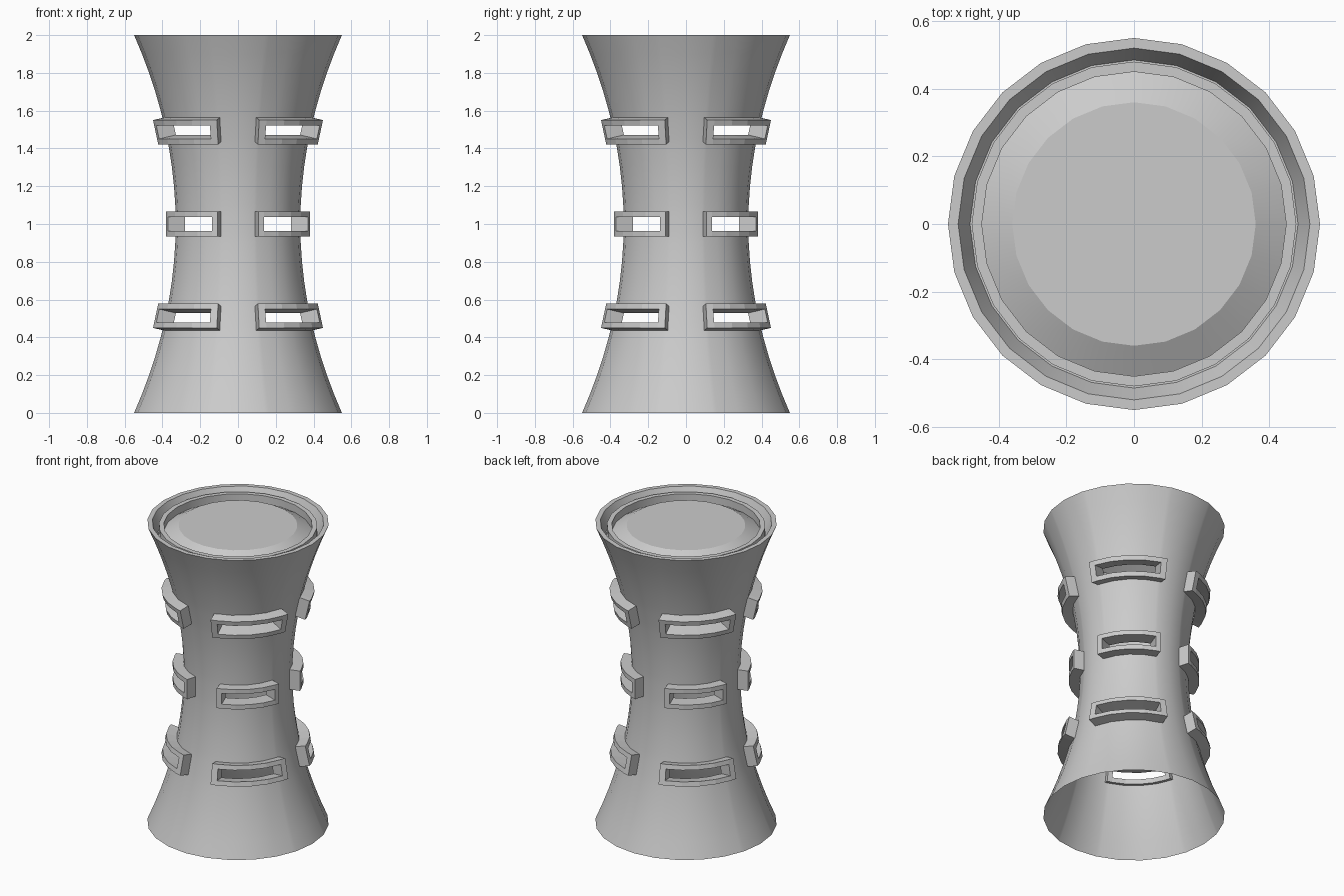
import bpy, bmesh
from math import sin, cos, radians, hypot

if "Cube" in bpy.data.objects:
    bpy.data.objects.remove(bpy.data.objects["Cube"])

SEG = 24
LEVELS = {0.5: (31, 26), 1.0: (29, 24.5), 1.5: (31, 26)}  # z: frame / opening half angles


def radius(z):
    return 0.33 + 0.22 * (z - 1) ** 2


def finish(bm, name, smooth):
    bmesh.ops.remove_doubles(bm, verts=bm.verts, dist=1e-5)
    bmesh.ops.recalc_face_normals(bm, faces=bm.faces)
    mesh = bpy.data.meshes.new(name)
    bm.to_mesh(mesh)
    bm.free()
    ob = bpy.data.objects.new(name, mesh)
    bpy.context.collection.objects.link(ob)
    if smooth:
        bpy.ops.object.select_all(action='DESELECT')
        ob.select_set(True)
        bpy.context.view_layer.objects.active = ob
        bpy.ops.object.shade_smooth_by_angle(angle=radians(25))
    return ob


def polar(r, a, z):
    return (r * cos(radians(a)), r * sin(radians(a)), z)


# Waisted shell, 24 sided, with twelve window holes left out of the grid
def tower_shell():
    bm = bmesh.new()
    hole_a, hole_z = 27.5, 0.045
    angles = sorted([i * 360 / SEG for i in range(SEG)] +
                    [45 + q * 90 + s * hole_a for q in range(4) for s in (-1, 1)])
    zs = sorted([i * 0.1 for i in range(21) if i not in (5, 10, 15)] +
                [c + s * hole_z for c in LEVELS for s in (-1, 1)])
    rows = []
    for z in zs:
        row = []
        for a in angles:
            chord = cos(radians(7.5)) / cos(radians(a % 15 - 7.5))
            row.append(bm.verts.new(polar(radius(z) * chord, a, z)))
        rows.append(row)
    n = len(angles)
    for i in range(len(zs) - 1):
        zm = (zs[i] + zs[i + 1]) / 2
        for j in range(n):
            a0, a1 = angles[j], angles[(j + 1) % n] + (360 if j == n - 1 else 0)
            am = ((a0 + a1) / 2) % 90
            if abs(am - 45) < hole_a and any(abs(zm - c) < hole_z for c in LEVELS):
                continue
            k = (j + 1) % n
            bm.faces.new((rows[i][j], rows[i][k], rows[i + 1][k], rows[i + 1][j]))
    return finish(bm, "tower_shell", True)


# Rim, groove, inner ring and shallow raised lid
def top_cap():
    bm = bmesh.new()
    prof = [(0.55, 2), (0.52, 2), (0.485, 1.92), (0.48, 1.92), (0.48, 1.98),
            (0.45, 1.98), (0.45, 1.93), (0.36, 1.98)]
    rings = [[bm.verts.new(polar(r, i * 360 / SEG, z)) for i in range(SEG)] for r, z in prof]
    for lo, hi in zip(rings, rings[1:]):
        for i in range(SEG):
            k = (i + 1) % SEG
            bm.faces.new((lo[i], lo[k], hi[k], hi[i]))
    bm.faces.new(rings[-1])
    return finish(bm, "top_cap", True)


# Curved rectangular frame, tilted to follow the shell
def window_frame(name, zc, mid, half, opening):
    slope = 0.44 * (zc - 1)
    ln = hypot(1, slope)
    A = [-half, -opening, -opening / 2, 0, opening / 2, opening, half]
    H = [-0.066, -0.036, 0.036, 0.066]
    D = [-0.03, 0.066]
    bm = bmesh.new()

    def vert(i, j, k):
        r = radius(zc) + (D[k] + slope * H[j]) / ln
        z = zc + (H[j] - slope * D[k]) / ln
        return bm.verts.new(polar(r, mid + A[i], z))

    def solid(i, j):
        return 0 <= i < 6 and 0 <= j < 3 and (i in (0, 5) or j != 1)

    for i in range(6):
        for j in range(3):
            if not solid(i, j):
                continue
            c = [(i, j), (i + 1, j), (i + 1, j + 1), (i, j + 1)]
            for k in (0, 1):
                bm.faces.new([vert(*p, k) for p in c])
            sides = [(i, j - 1), (i + 1, j), (i, j + 1), (i - 1, j)]
            for s, nb in enumerate(sides):
                if not solid(*nb):
                    p, q = c[s], c[(s + 1) % 4]
                    bm.faces.new([vert(*p, 0), vert(*q, 0), vert(*q, 1), vert(*p, 1)])
    return finish(bm, name, False)


tower_shell()
top_cap()
for row, (zc, (half, opening)) in enumerate(LEVELS.items()):
    for q in range(4):
        window_frame(f"window_frame_{row}_{q}", zc, 45 + 90 * q, half, opening)
